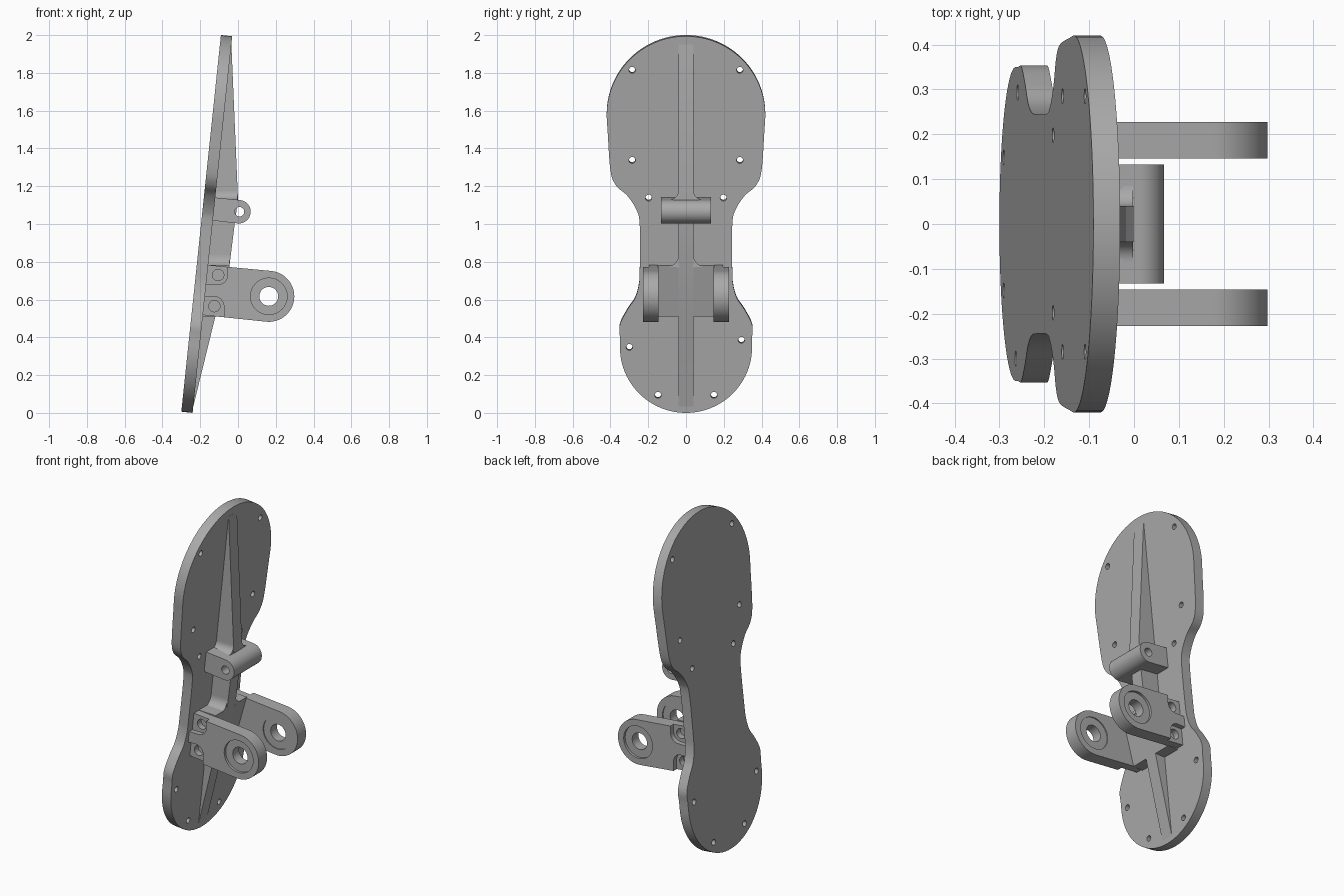
import bpy, bmesh
from math import sin, cos, radians
from mathutils import Vector

if "Cube" in bpy.data.objects:
    bpy.data.objects.remove(bpy.data.objects["Cube"], do_unlink=True)

grey = bpy.data.materials.new("plain_grey")
grey.use_nodes = True
colour = (0.4, 0.4, 0.4, 1)
grey.diffuse_color = colour
grey.node_tree.nodes["Principled BSDF"].inputs["Base Color"].default_value = colour

TILT = radians(6)
THICK = 0.06


# Frames: map a flat profile (a, b) and extrusion depth c into the model
def side(a, b, c):
    return Vector((a, c, b))


def facing(a, b, c):
    return Vector((c, a, b))


def sole(a, b, c):
    return Vector((-0.30 + c * cos(TILT) + b * sin(TILT), a,
                   0.0063 - c * sin(TILT) + b * cos(TILT)))


def prism(name, pts, frame, lo, hi):
    bm = bmesh.new()
    ends = [[bm.verts.new(frame(a, b, c)) for a, b in pts] for c in (lo, hi)]
    for ring in ends:
        bm.faces.new(ring)
    n = len(pts)
    for i in range(n):
        j = (i + 1) % n
        bm.faces.new((ends[0][i], ends[0][j], ends[1][j], ends[1][i]))
    bmesh.ops.recalc_face_normals(bm, faces=bm.faces)
    mesh = bpy.data.meshes.new(name)
    bm.to_mesh(mesh)
    bm.free()
    mesh.materials.append(grey)
    ob = bpy.data.objects.new(name, mesh)
    bpy.context.collection.objects.link(ob)
    return ob


def arc(x, y, r, start, end, steps=24):
    angles = [radians(start + (end - start) * i / steps) for i in range(steps + 1)]
    return [(x + r * cos(t), y + r * sin(t)) for t in angles]


def circle(x, y, r, steps=32):
    return arc(x, y, r, 0, 360, steps)[:-1]


def spline(pts, steps=6):
    # Smooth curve through the inner points
    out = []
    for p0, p1, p2, p3 in zip(pts, pts[1:], pts[2:], pts[3:]):
        p0, p1, p2, p3 = map(Vector, (p0, p1, p2, p3))
        for i in range(steps):
            t = i / steps
            out.append(tuple(0.5 * (2 * p1 + (p2 - p0) * t
                                    + (2 * p0 - 5 * p1 + 4 * p2 - p3) * t ** 2
                                    + (3 * p1 - p0 - 3 * p2 + p3) * t ** 3)))
    return out


def activate(ob):
    bpy.ops.object.select_all(action='DESELECT')
    ob.select_set(True)
    bpy.context.view_layer.objects.active = ob


def cut(ob, cutters):
    activate(ob)
    for cutter in cutters:
        mod = ob.modifiers.new("cut", 'BOOLEAN')
        mod.operation = 'DIFFERENCE'
        mod.solver = 'EXACT'
        mod.object = cutter
        bpy.ops.object.modifier_apply(modifier=mod.name)
        bpy.data.objects.remove(cutter, do_unlink=True)


# Sole plate: heel arc, narrow waist, broad toe arc, mirrored
heel = arc(0, 0.35, 0.35, -90, 0)
waist = spline([(0.345, 0.30), (0.35, 0.40), (0.35, 0.47), (0.31, 0.55),
                (0.27, 0.61), (0.25, 0.68), (0.245, 0.76), (0.245, 1.00),
                (0.262, 1.08), (0.31, 1.155), (0.37, 1.21), (0.40, 1.29),
                (0.415, 1.50), (0.42, 1.58), (0.42, 1.65)])
toe = arc(0, 1.585, 0.42, 0, 90)
half = heel + waist + toe
outline = half + [(-a, b) for a, b in half[-2:0:-1]]
plate = prism("sole_plate", outline, sole, 0, THICK)

# Screw holes through the plate
holes = [(s * a, b) for s in (-1, 1)
         for a, b in ((0.285, 1.825), (0.285, 1.345), (0.198, 1.145), (0.148, 0.095))]
holes += [(-0.30, 0.35), (0.293, 0.388)]
cut(plate, [prism("hole_cutter", circle(a, b, 0.017, 16), sole, -0.05, 0.15)
            for a, b in holes])
parts = [plate]

# Central stiffening rib
parts.append(prism("center_rib", [
    (-0.24, 0.02), (-0.12, 0.51), (-0.045, 0.78), (-0.015, 1.02), (0.0, 1.13),
    (-0.035, 1.95), (-0.07, 1.95), (-0.27, 0.02)], side, -0.04, 0.04))

# Cross block joining the two lugs
parts.append(prism("cross_block", [
    (-0.12, 0.51), (-0.045, 0.78), (-0.18, 0.785), (-0.21, 0.51)],
    side, -0.15, 0.15))

# Middle bracket with a round nose and pin hole
bracket = prism("middle_bracket",
                [(-0.15, 1.02)] + arc(0.005, 1.065, 0.062, -96, 84) + [(-0.14, 1.142)],
                side, -0.133, 0.133)
cut(bracket, [prism("pin_cutter", circle(0.008, 1.065, 0.025), side, -0.3, 0.3)])
parts.append(bracket)

# Fillets where the rib meets the bracket and the cross block
for s, label in ((1, "left"), (-1, "right")):
    for part, z, r, lo, hi in (("bracket", 1.13, 0.045, -0.14, -0.002),
                               ("block", 0.775, 0.06, -0.18, -0.045)):
        curve = arc(0.04 + r, z + r, r, 180, 270, 10)
        pts = [(s * a, b) for a, b in [(0.035, z - 0.005)] + curve[::-1]]
        parts.append(prism(f"{label}_{part}_fillet", pts, facing, lo, hi))

# Side lugs with bearing bores, recessed screw pockets and screw holes
eye = (0.163, 0.617)
for s, label in ((1, "left"), (-1, "right")):
    lug = prism(label + "_lug",
                [(-0.205, 0.52)] + arc(*eye, 0.135, -96, 84, 36) + [(-0.18, 0.785)],
                side, s * 0.146, s * 0.227)
    upper = [(-0.3, 0.68)] + arc(-0.105, 0.73, 0.05, -90, 0, 10) + [(-0.055, 0.85), (-0.3, 0.85)]
    lower = [(-0.3, 0.615)] + arc(-0.125, 0.565, 0.05, 90, 0, 10) + [(-0.075, 0.4), (-0.3, 0.4)]
    cutters = [(circle(*eye, 0.05), 0.1, 0.3),
               (circle(*eye, 0.097), 0.212, 0.3),
               (circle(*eye, 0.097), 0.1, 0.152),
               (upper, 0.197, 0.3), (lower, 0.197, 0.3),
               (circle(-0.105, 0.73, 0.03), 0.16, 0.3),
               (circle(-0.125, 0.565, 0.03), 0.16, 0.3)]
    cut(lug, [prism("lug_cutter", pts, side, s * lo, s * hi) for pts, lo, hi in cutters])
    parts.append(lug)

# Smooth the curved walls and keep the edges crisp
for ob in parts:
    activate(ob)
    bpy.ops.object.shade_smooth_by_angle(angle=radians(30))
